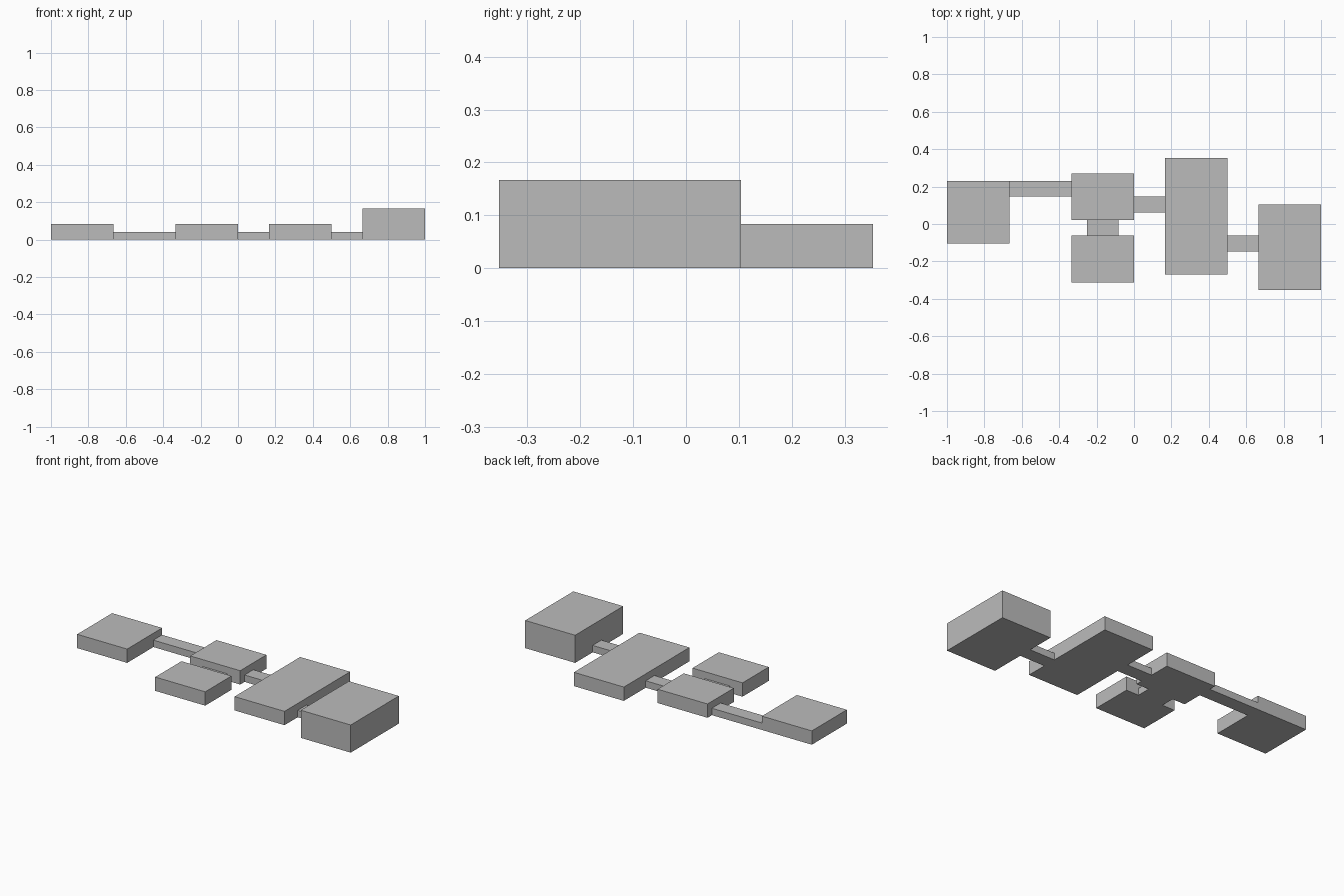
import bpy

cube = bpy.data.objects.get("Cube")
if cube:
    bpy.data.objects.remove(cube, do_unlink=True)

U = 1 / 48  # layout module

grey = bpy.data.materials.new("plain_grey")
grey.use_nodes = True
colour = (0.5, 0.5, 0.5, 1)
grey.diffuse_color = colour
grey.node_tree.nodes["Principled BSDF"].inputs["Base Color"].default_value = colour


def block(name, x0, x1, y0, y1, height):
    """Box standing on the ground, sized in layout modules."""
    bpy.ops.mesh.primitive_cube_add(
        size=1, location=((x0 + x1) / 2 * U, (y0 + y1) / 2 * U, height / 2 * U))
    obj = bpy.context.object
    obj.name = name
    obj.scale = ((x1 - x0) * U, (y1 - y0) * U, height * U)
    bpy.ops.object.transform_apply(location=False, rotation=False, scale=True)
    obj.data.materials.append(grey)


LOW, ROOM, TALL = 2, 4, 8

# Rooms
block("west_room", -48, -32, -5, 11, ROOM)
block("middle_back_room", -16, 0, 1, 13, ROOM)
block("middle_front_room", -16, 0, -15, -3, ROOM)
block("long_hall", 8, 24, -13, 17, ROOM)
block("tall_east_room", 32, 48, -17, 5, TALL)

# Low connecting corridors
block("west_corridor", -32, -16, 7, 11, LOW)
block("middle_corridor", -12, -4, -3, 1, LOW)
block("hall_corridor", 0, 8, 3, 7, LOW)
block("east_corridor", 24, 32, -7, -3, LOW)
